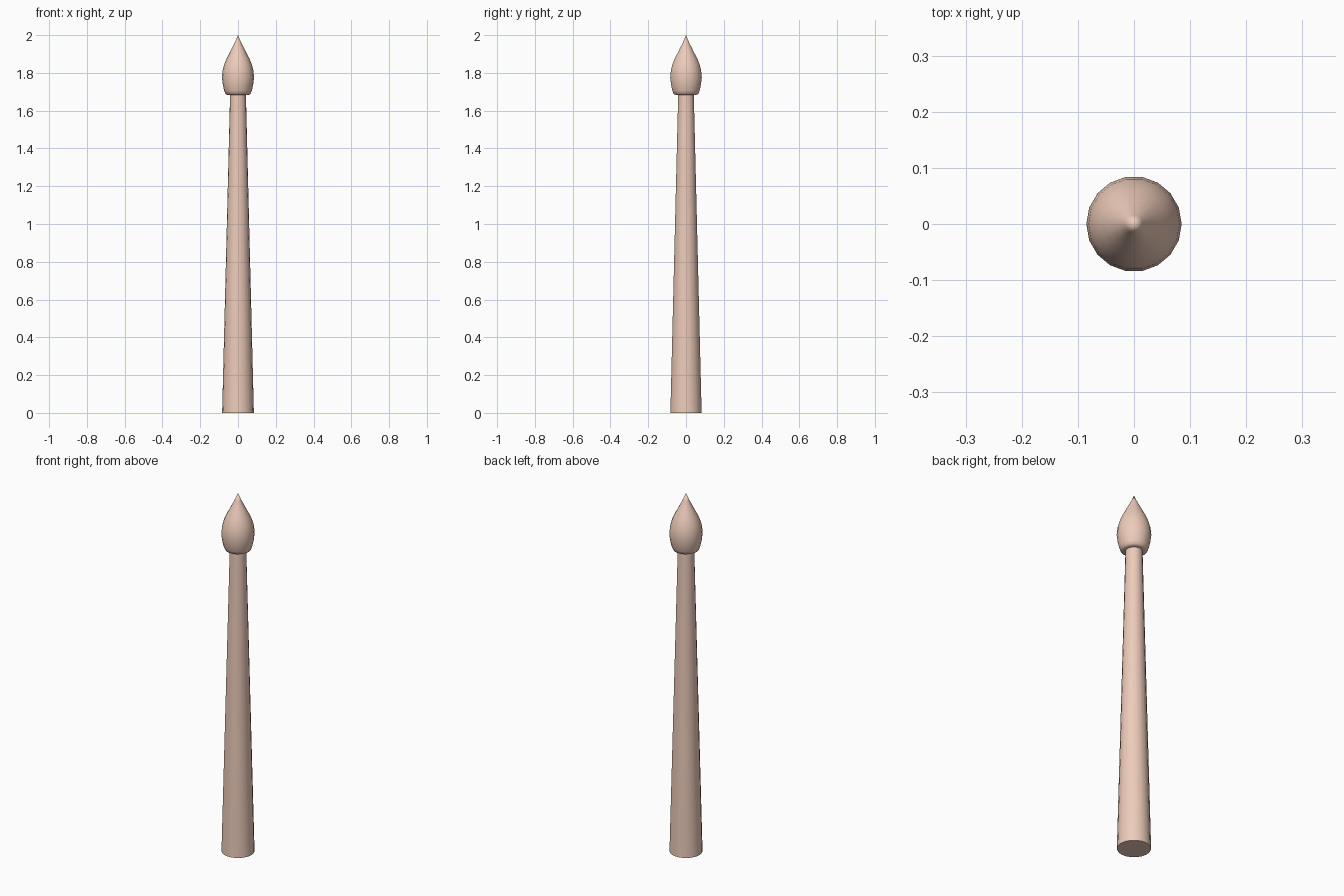
import bpy, bmesh, math

if "Cube" in bpy.data.objects:
    bpy.data.objects.remove(bpy.data.objects["Cube"])

SIDES = 18

mat = bpy.data.materials.new("peach")
mat.diffuse_color = (0.85, 0.6, 0.49, 1)
mat.use_nodes = True
mat.node_tree.nodes["Principled BSDF"].inputs["Base Color"].default_value = mat.diffuse_color


def lathe(name, profile):
    """Revolve (radius, z) points about z; radius 0 makes a pole, open ends get capped."""
    bm = bmesh.new()
    rings = []
    for r, z in profile:
        n = 1 if r == 0 else SIDES
        rings.append([bm.verts.new((r * math.cos(2 * math.pi * i / SIDES),
                                    r * math.sin(2 * math.pi * i / SIDES), z)) for i in range(n)])
    for a, b in zip(rings, rings[1:]):
        for i in range(SIDES):
            j = (i + 1) % SIDES
            if len(b) == 1:
                bm.faces.new((a[i], a[j], b[0]))
            else:
                bm.faces.new((a[i], a[j], b[j], b[i]))
    for ring in (rings[0], rings[-1]):
        if len(ring) > 1:
            bm.faces.new(ring)
    bmesh.ops.recalc_face_normals(bm, faces=bm.faces)
    me = bpy.data.meshes.new(name)
    bm.to_mesh(me)
    bm.free()
    me.materials.append(mat)
    ob = bpy.data.objects.new(name, me)
    bpy.context.collection.objects.link(ob)
    bpy.ops.object.select_all(action='DESELECT')
    ob.select_set(True)
    bpy.context.view_layer.objects.active = ob
    bpy.ops.object.shade_smooth_by_angle(angle=math.radians(50))
    return ob


# Tapered shaft
lathe("shaft", [(0.084, 0), (0.042, 1.683)])

# Pointed bud-shaped finial
lathe("finial", [(0.055, 1.683), (0.066, 1.688), (0.073, 1.705), (0.080, 1.735),
                 (0.085, 1.775), (0.081, 1.815), (0.073, 1.845), (0.061, 1.875),
                 (0.045, 1.905), (0.030, 1.935), (0.016, 1.962), (0, 2.0)])
